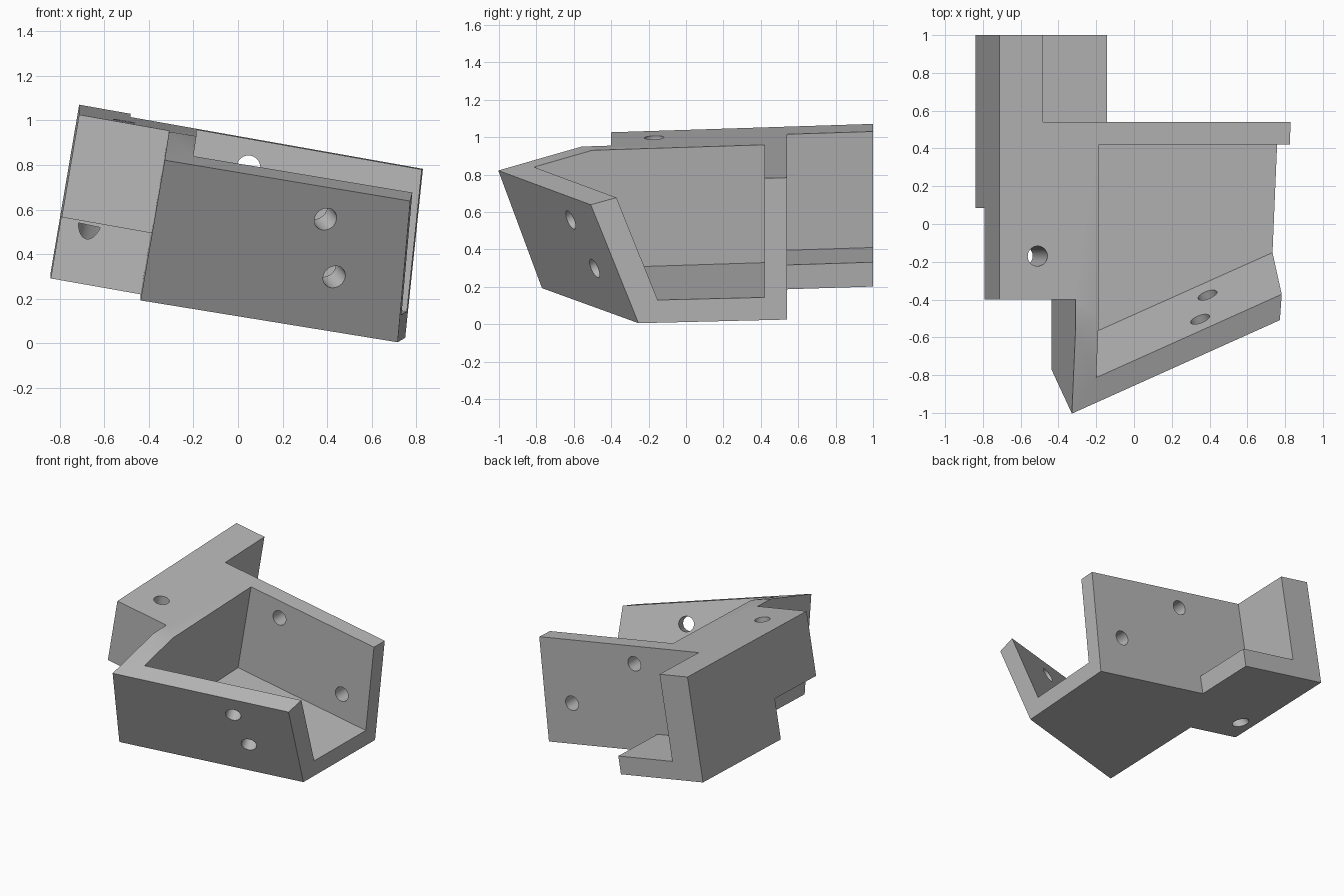
import bpy, bmesh
from mathutils import Matrix, Vector

if "Cube" in bpy.data.objects:
    bpy.data.objects.remove(bpy.data.objects["Cube"])

# Skewed part frame: a = across, b = depth, h = height above the sloping base
FRAME = Matrix(((1, 0, 0.17, 0),
                (0, 1, 0, 0),
                (-0.177, 0.032, 1, 0.14),
                (0, 0, 0, 1)))
LEAN = Vector((0.17, 0, 1))

grey = bpy.data.materials.new("plain grey")
grey.diffuse_color = (0.48, 0.48, 0.48, 1)
grey.use_nodes = True
grey.node_tree.nodes["Principled BSDF"].inputs["Base Color"].default_value = grey.diffuse_color


def make_object(name, bm):
    bmesh.ops.recalc_face_normals(bm, faces=bm.faces[:])
    mesh = bpy.data.meshes.new(name)
    bm.to_mesh(mesh)
    bm.free()
    mesh.materials.append(grey)
    obj = bpy.data.objects.new(name, mesh)
    bpy.context.collection.objects.link(obj)
    return obj


def prism(name, profile, axis, lo, hi, planes=()):
    """Extrude a profile along frame axis 'a' or 'b', then trim by planes."""
    bm = bmesh.new()

    def place(p, s):
        return FRAME @ Vector((s, p[0], p[1]) if axis == 'a' else (p[0], s, p[1]))
    ends = [[bm.verts.new(place(p, s)) for p in profile] for s in (lo, hi)]
    for ring in ends:
        bm.faces.new(ring)
    n = len(profile)
    for i in range(n):
        j = (i + 1) % n
        bm.faces.new((ends[0][i], ends[0][j], ends[1][j], ends[1][i]))
    bmesh.ops.recalc_face_normals(bm, faces=bm.faces[:])
    for point, normal in planes:
        cut = bmesh.ops.bisect_plane(bm, geom=bm.verts[:] + bm.edges[:] + bm.faces[:],
                                     plane_co=point, plane_no=normal, clear_outer=True)
        edges = [e for e in cut['geom_cut'] if isinstance(e, bmesh.types.BMEdge)]
        bmesh.ops.holes_fill(bm, edges=edges, sides=0)
    return make_object(name, bm)


def rect(u0, u1, v0, v1):
    return [(u0, v0), (u1, v0), (u1, v1), (u0, v1)]


def bore(start, end, radius=0.053):
    """Round cutter running from start to end."""
    start, end = Vector(start), Vector(end)
    d = end - start
    bm = bmesh.new()
    bmesh.ops.create_cone(bm, cap_ends=True, segments=40, radius1=radius, radius2=radius,
                          depth=d.length,
                          matrix=Matrix.Translation((start + end) / 2)
                          @ d.to_track_quat('Z', 'Y').to_matrix().to_4x4())
    return make_object("bore", bm)


def subtract(target, cutter):
    mod = target.modifiers.new("cut", 'BOOLEAN')
    mod.operation, mod.solver, mod.object = 'DIFFERENCE', 'EXACT', cutter
    bpy.context.view_layer.objects.active = target
    bpy.ops.object.modifier_apply(modifier=mod.name)
    bpy.data.objects.remove(cutter, do_unlink=True)


# Leaning front wall, its sloping rim, and the tapered right side
front_n = Vector((0.284, -0.754, -0.329)).normalized()
front_p = Vector((-0.44, -0.77, 0.19))
front = (front_p, front_n)
rim = (Vector((-0.32, -1, 0.82)), Vector((0.301, -0.30, 1)).normalized())
right = (Vector((0.75, 0.54, 0.025)), Vector((1, -0.04, -0.105)).normalized())

# Solid block
bracket = prism("corner_bracket", rect(-0.84, 1.0, 0, 0.75), 'b', -1.5, 1.0,
                [front, rim, right])

# Rear arm: leave an upright with a low flange
subtract(bracket, prism("arm_cut", [(-0.61, 1.5), (-0.61, 0.13), (-0.165, 0.13),
                                    (-0.165, -1), (1.6, -1), (1.6, 1.5)], 'b', 0.54, 1.5))

# Left ear: clear the corner in front of it and the step below it
subtract(bracket, prism("ear_cut", [(-0.4, 1.5), (-0.4, 0.29), (0.085, 0.29),
                                    (0.085, -1), (-2, -1), (-2, 1.5)], 'a', -2, -0.437))

# Pocket, open at the top and right
inner = (front_p - front_n * 0.13, front_n)
subtract(bracket, prism("pocket_cut", rect(-0.314, 1.6, 0.12, 1.6), 'b', -1.6, 0.42, [inner]))

# Screw holes in the back plate
for x, z in ((0.047, 0.79), (0.56, 0.36)):
    subtract(bracket, bore((x, 0.36, z), (x, 0.62, z)))

# Screw holes square to the front wall
for p in ((0.39, -0.61, 0.56), (0.43, -0.485, 0.30)):
    p = Vector(p)
    subtract(bracket, bore(p + front_n * 0.1, p - front_n * 0.19))

# Hole through the ear, and the slanted hole from the arm base to the step
ear = Vector((-0.51, -0.17, 1.0))
subtract(bracket, bore(ear + LEAN * 0.1, ear - LEAN * 0.6))
subtract(bracket, bore((-0.74, 0.34, 0.19), (-0.665, 0.10, 0.54)))

# Flat faces, smooth bores
bpy.ops.object.select_all(action='DESELECT')
bracket.select_set(True)
bpy.context.view_layer.objects.active = bracket
bpy.ops.object.shade_smooth_by_angle(angle=0.5)
